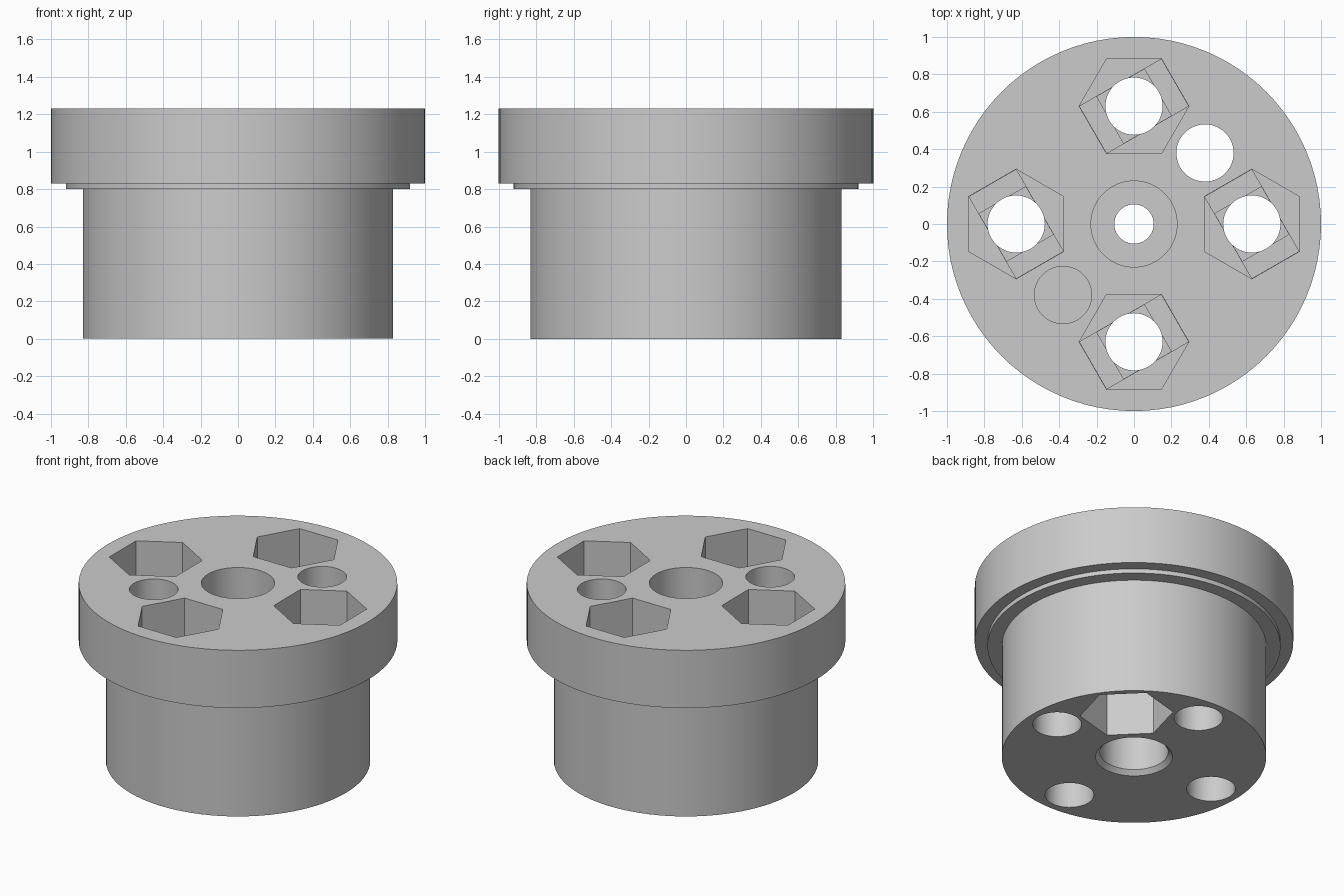
import bpy, bmesh, math
from mathutils import Matrix, Vector

cube = bpy.data.objects.get("Cube")
if cube:
    bpy.data.objects.remove(cube, do_unlink=True)

HEIGHT = 1.23
BOLT_R, HEX_R = 0.153, 0.293
LAYER = 0.025

grey = bpy.data.materials.new("plain grey")
grey.use_nodes = True
grey.diffuse_color = (0.6, 0.6, 0.6, 1)
grey.node_tree.nodes["Principled BSDF"].inputs["Base Color"].default_value = (0.6, 0.6, 0.6, 1)


def add_object(name, bm):
    bmesh.ops.recalc_face_normals(bm, faces=bm.faces)
    mesh = bpy.data.meshes.new(name)
    bm.to_mesh(mesh)
    bm.free()
    mesh.materials.append(grey)
    obj = bpy.data.objects.new(name, mesh)
    bpy.context.collection.objects.link(obj)
    return obj


def lathe(name, profile, steps):
    bm = bmesh.new()
    verts = [bm.verts.new((r, 0, z)) for r, z in profile]
    edges = [bm.edges.new((a, b)) for a, b in zip(verts, verts[1:] + verts[:1])]
    bmesh.ops.spin(bm, geom=verts + edges, cent=(0, 0, 0), axis=(0, 0, 1),
                   angle=math.tau, steps=steps, use_merge=True)
    bmesh.ops.remove_doubles(bm, verts=bm.verts, dist=0.0001)
    return add_object(name, bm)


def polygon(sides, radius):
    return [(radius * math.cos(math.tau * i / sides), radius * math.sin(math.tau * i / sides))
            for i in range(sides)]


def rectangle(half_x, half_y):
    return [(-half_x, -half_y), (half_x, -half_y), (half_x, half_y), (-half_x, half_y)]


def cut(target, outline, z0, z1, place, turn=0):
    """Subtract a vertical prism with the given outline from the target."""
    bm = bmesh.new()
    face = bm.faces.new([bm.verts.new((x, y, z0)) for x, y in outline])
    top = bmesh.ops.extrude_face_region(bm, geom=[face])["geom"]
    bmesh.ops.translate(bm, vec=Vector((0, 0, z1 - z0)),
                        verts=[v for v in top if isinstance(v, bmesh.types.BMVert)])
    bm.transform(place @ Matrix.Rotation(turn, 4, "Z"))
    cutter = add_object("cutter", bm)
    cutter.hide_render = True
    mod = target.modifiers.new("cut", "BOOLEAN")
    mod.operation, mod.solver, mod.object = "DIFFERENCE", "EXACT", cutter
    bpy.context.view_layer.objects.active = target
    bpy.ops.object.modifier_apply(modifier=mod.name)
    bpy.data.objects.remove(cutter, do_unlink=True)


def site(angle, distance):
    """Local frame on a bolt circle, with its y axis pointing outwards."""
    return (Matrix.Rotation(math.radians(angle - 90), 4, "Z")
            @ Matrix.Translation((0, distance, 0)))


# Flanged hub with stepped ledge, chamfered shaft socket and screw recess
hub = lathe("flanged_hub", [
    (0.105, 0.36), (0.214, 0.36), (0.214, 0.03), (0.242, 0), (0.83, 0),
    (0.83, 0.8), (0.92, 0.8), (0.92, 0.83), (1, 0.83), (1, HEIGHT),
    (0.23, HEIGHT), (0.23, 0.55), (0.105, 0.55)], 96)

# Four bolt holes with hexagonal pockets in the flange and stepped floors
floor = 0.93
for angle in range(0, 360, 90):
    place = site(angle, 0.63)
    tilt = math.radians(30)
    cut(hub, polygon(6, HEX_R), floor, HEIGHT + 0.1, place)
    cut(hub, rectangle(0.252, 0.145), floor - LAYER, floor + 0.1, place, tilt)
    cut(hub, rectangle(0.147, 0.144), floor - 2 * LAYER, floor + 0.09, place, tilt)
    cut(hub, polygon(48, BOLT_R), -0.1, floor + 0.08, place)

# Two diagonal bolt holes with hexagonal pockets underneath
for angle in (45, 225):
    place = site(angle, 0.537)
    cut(hub, polygon(6, HEX_R), -0.1, 0.33, place)
    cut(hub, polygon(48, BOLT_R), 0.2, HEIGHT + 0.1, place)

# Smooth round walls, keep the rims and pockets crisp
bpy.ops.object.select_all(action="DESELECT")
hub.select_set(True)
bpy.context.view_layer.objects.active = hub
bpy.ops.object.shade_smooth_by_angle(angle=math.radians(25))
